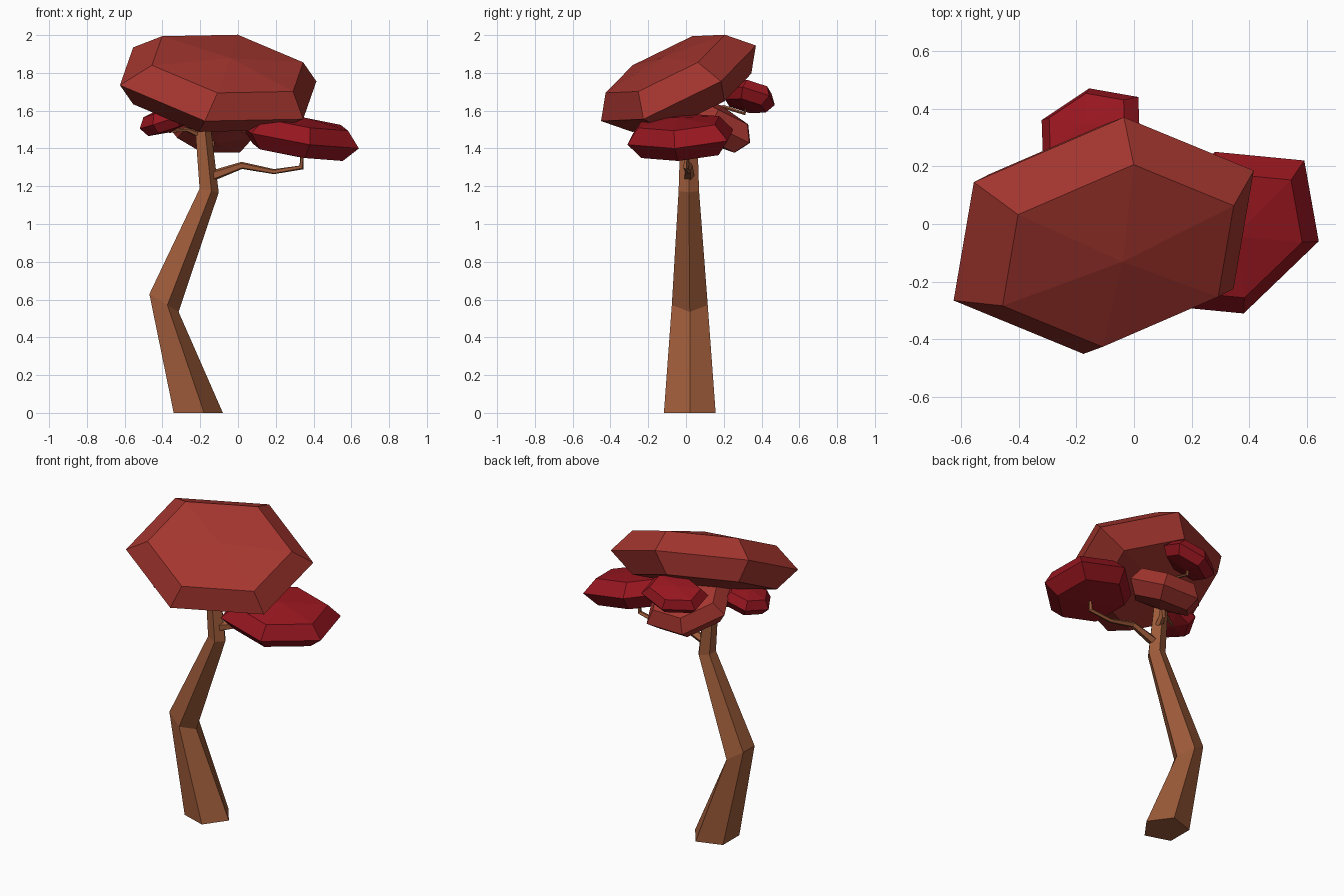
import bpy, bmesh
from mathutils import Vector as V

if "Cube" in bpy.data.objects:
    bpy.data.objects.remove(bpy.data.objects["Cube"])


def material(name, rgb):
    m = bpy.data.materials.new(name)
    m.diffuse_color = (*rgb, 1)
    m.use_nodes = True
    m.node_tree.nodes["Principled BSDF"].inputs["Base Color"].default_value = m.diffuse_color
    return m


BARK = material("bark", (0.34, 0.105, 0.042))
RUST = material("rust_leaves", (0.37, 0.036, 0.028))
CRIMSON = material("crimson_leaves", (0.31, 0.008, 0.014))


def finish(name, bm, mat):
    bmesh.ops.recalc_face_normals(bm, faces=bm.faces)
    mesh = bpy.data.meshes.new(name)
    bm.to_mesh(mesh)
    bm.free()
    mesh.materials.append(mat)
    bpy.context.collection.objects.link(bpy.data.objects.new(name, mesh))


def bridge(bm, r0, r1):
    n = len(r0)
    for i in range(n):
        j = (i + 1) % n
        bm.faces.new((r0[i], r0[j], r1[j], r1[i]))


def limb(name, path, radii, normals=None, sides=5):
    """Faceted tube along a path, one corner facing along ref."""
    from math import cos, sin, tau
    pts = [V(p) for p in path]
    bm = bmesh.new()
    rings = []
    for i, (p, r) in enumerate(zip(pts, radii)):
        if normals:
            n, ref = V(normals[i]).normalized(), V((1, 0, 0))
        else:
            n = (pts[min(i + 1, len(pts) - 1)] - pts[max(i - 1, 0)]).normalized()
            ref = V((0.3, 0.25, 1)) if abs(n.z) < 0.8 else V((-1, -0.6, 0.2))
        u = (ref - n * ref.dot(n)).normalized()
        w = n.cross(u)
        rings.append([bm.verts.new(p + r * (u * cos(tau * k / sides) + w * sin(tau * k / sides)))
                      for k in range(sides)])
    for r0, r1 in zip(rings, rings[1:]):
        bridge(bm, r0, r1)
    bm.faces.new(rings[0])
    bm.faces.new(rings[-1])
    finish(name, bm, BARK)


def canopy(name, mat, c, a, b, h):
    """Flattened six-sided blob: a, b are neighbouring rim corners, h the half-thickness."""
    c, a, b, h = V(c), V(a), V(b), V(h)
    rim = [a, b, b - a, -a, -b, a - b]
    bm = bmesh.new()
    rings = [[bm.verts.new(c + p * s + h * k) for p in rim]
             for s, k in ((0.77, -1), (1, 0), (0.77, 1))]
    bridge(bm, rings[0], rings[1])
    bridge(bm, rings[1], rings[2])
    for ring, k in ((rings[0], -1.3), (rings[2], 1.3)):
        tip = bm.verts.new(c + h * k)
        for i in range(6):
            bm.faces.new((ring[i], ring[(i + 1) % 6], tip))
    finish(name, bm, mat)


# Trunk
limb("trunk",
     [(-0.224, 0.02, 0), (-0.40, 0.02, 0.587), (-0.158, 0.015, 1.178), (-0.187, 0.015, 1.48), (-0.195, 0.015, 1.66)],
     [0.144, 0.10, 0.057, 0.047, 0.04],
     [(0, 0, 1), (0.52, 0, 0.853), (0.19, 0, 0.98), (0, 0, 1), (0, 0, 1)])

# Branches
limb("right_branch",
     [(-0.15, 0.015, 1.25), (0.02, 0.015, 1.31), (0.19, 0.01, 1.277), (0.335, 0.0, 1.30), (0.345, 0.0, 1.44)],
     [0.03, 0.02, 0.014, 0.015, 0.012])
limb("left_branch",
     [(-0.18, 0.015, 1.46), (-0.27, -0.03, 1.50), (-0.36, -0.08, 1.49), (-0.38, -0.09, 1.55)],
     [0.018, 0.012, 0.01, 0.008])
limb("back_branch",
     [(-0.18, 0.02, 1.50), (-0.16, 0.20, 1.62), (-0.15, 0.31, 1.585), (-0.15, 0.33, 1.67)],
     [0.018, 0.012, 0.01, 0.008])
limb("lower_back_branch",
     [(-0.165, 0.02, 1.35), (-0.15, 0.08, 1.40), (-0.12, 0.13, 1.50)],
     [0.025, 0.02, 0.015])

# Leaf canopies
canopy("top_canopy", RUST, (-0.105, -0.04, 1.745), (0.52, 0.225, 0.01), (0.07, 0.41, 0.20), (0.05, -0.07, 0.103))
canopy("lower_back_canopy", RUST, (-0.12, 0.14, 1.53), (0.17, 0.195, -0.10), (-0.09, 0.20, -0.10), (0.001, 0.035, 0.075))
canopy("right_canopy", CRIMSON, (0.33, -0.03, 1.46), (0.31, -0.03, -0.06), (0.26, 0.25, -0.02), (0.014, -0.01, 0.08))
canopy("back_canopy", CRIMSON, (-0.15, 0.33, 1.675), (-0.17, 0.03, -0.05), (-0.005, 0.14, -0.045), (-0.013, 0.015, 0.05))
canopy("left_canopy", CRIMSON, (-0.38, -0.09, 1.55), (-0.14, -0.02, -0.045), (-0.07, 0.12, -0.02), (-0.013, 0.0, 0.05))
